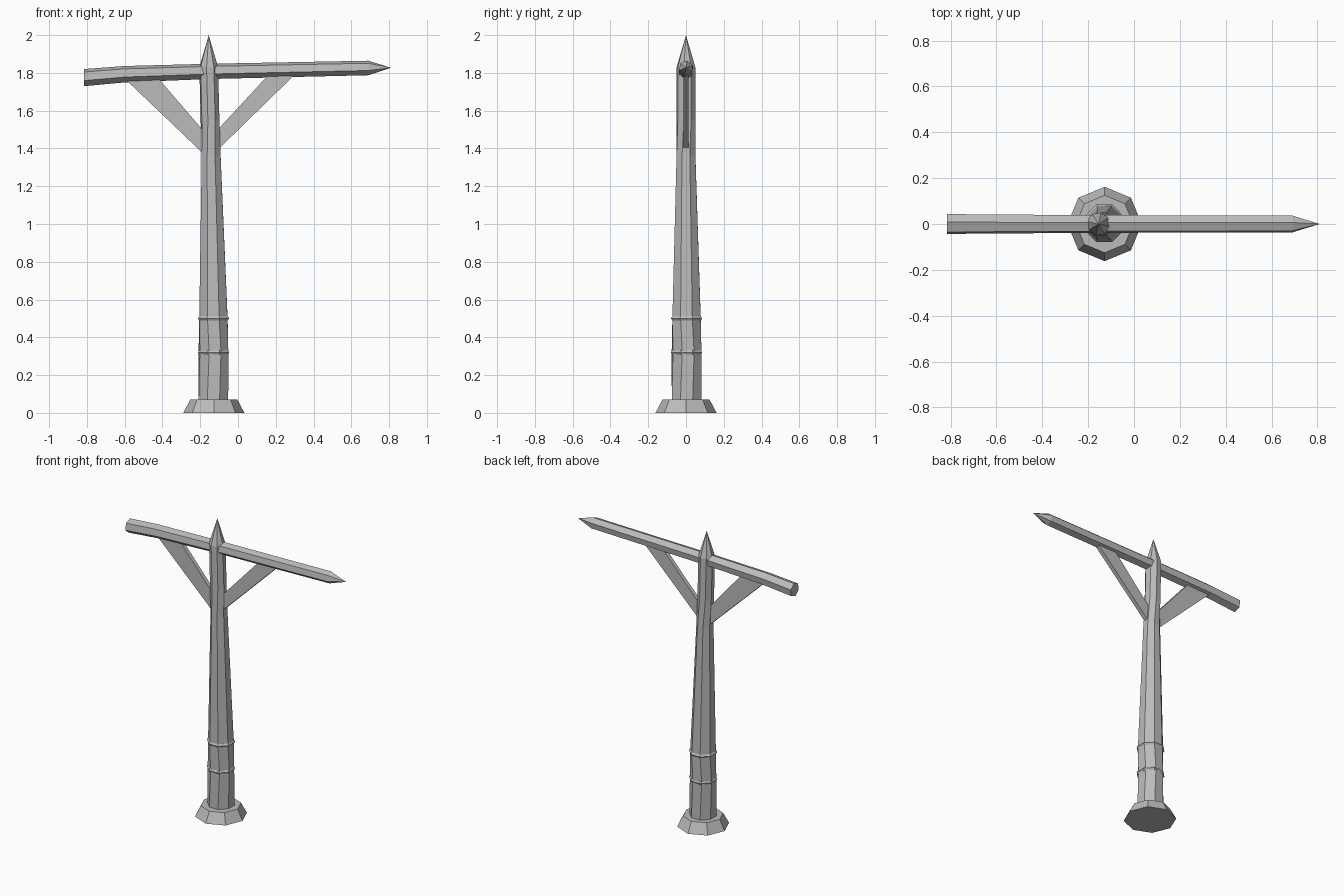
import bpy
import bmesh
from math import cos, sin, radians, tau
from mathutils import Vector

if "Cube" in bpy.data.objects:
    bpy.data.objects.remove(bpy.data.objects["Cube"], do_unlink=True)

grey = bpy.data.materials.new("weathered grey")
grey.use_nodes = True
grey.diffuse_color = (0.5, 0.5, 0.5, 1)
grey.node_tree.nodes["Principled BSDF"].inputs["Base Color"].default_value = (0.5, 0.5, 0.5, 1)


def finish(name, bm):
    bmesh.ops.recalc_face_normals(bm, faces=bm.faces)
    mesh = bpy.data.meshes.new(name)
    bm.to_mesh(mesh)
    bm.free()
    mesh.materials.append(grey)
    obj = bpy.data.objects.new(name, mesh)
    bpy.context.collection.objects.link(obj)
    return obj


def loft(name, sides, sections, u, v, tip=None):
    """Skin polygon rings; each section is (centre, radius, start angle)."""
    bm = bmesh.new()
    rings = []
    for centre, radius, turn in sections:
        angles = [radians(turn) + tau * i / sides for i in range(sides)]
        rings.append([bm.verts.new(Vector(centre) + radius * (cos(a) * u + sin(a) * v))
                      for a in angles])
    for low, high in zip(rings, rings[1:]):
        for i in range(sides):
            j = (i + 1) % sides
            bm.faces.new((low[i], low[j], high[j], high[i]))
    bm.faces.new(rings[0])
    if tip:
        point = bm.verts.new(tip)
        for i in range(sides):
            bm.faces.new((rings[-1][i], rings[-1][(i + 1) % sides], point))
    else:
        bm.faces.new(rings[-1])
    return finish(name, bm)


def plate(name, outline, half):
    """Flat board from an x, z outline."""
    bm = bmesh.new()
    face = bm.faces.new([bm.verts.new((x, -half, z)) for x, z in outline])
    extruded = bmesh.ops.extrude_face_region(bm, geom=[face])["geom"]
    moved = [g for g in extruded if isinstance(g, bmesh.types.BMVert)]
    bmesh.ops.translate(bm, vec=(0, 2 * half, 0), verts=moved)
    return finish(name, bm)


X, Y, Z = Vector((1, 0, 0)), Vector((0, 1, 0)), Vector((0, 0, 1))

# Flared stone foot
loft("foot", 8, [((-0.128, 0, 0), 0.162, 0), ((-0.128, 0, 0.07), 0.125, 0)], X, Y)

# Tapering, slightly leaning post with a pointed top
loft("post", 8, [
    ((-0.13, 0.003, 0.05), 0.085, 22),
    ((-0.13, 0.003, 0.32), 0.082, 29),
    ((-0.13, 0.003, 0.5), 0.081, 22),
    ((-0.142, 0, 1.36), 0.054, 22),
    ((-0.148, 0, 1.55), 0.051, 32),
    ((-0.155, 0, 1.83), 0.051, 32),
], X, Y, tip=(-0.155, 0, 2.0))

# Thin raised bands round the lower post
for name, z in (("lower_band", 0.32), ("upper_band", 0.5)):
    loft(name, 8, [((-0.13, 0.003, z - 0.012), 0.081, 22),
                   ((-0.13, 0.003, z), 0.089, 22),
                   ((-0.13, 0.003, z + 0.012), 0.081, 22)], X, Y)

# Bent crossbeam with one sharpened end
loft("crossbeam", 6, [
    ((-0.815, 0, 1.775), 0.046, 20),
    ((-0.6, 0, 1.793), 0.044, 20),
    ((-0.15, 0, 1.808), 0.041, 20),
    ((0.69, 0, 1.826), 0.039, 20),
], Y, Z, tip=(0.81, 0, 1.827))

# Diagonal braces
plate("right_brace", [(-0.15, 1.34), (-0.15, 1.455), (-0.425, 1.775), (-0.605, 1.775)], 0.014)
plate("left_brace", [(-0.13, 1.37), (-0.13, 1.475), (0.18, 1.81), (0.32, 1.81)], 0.014)
